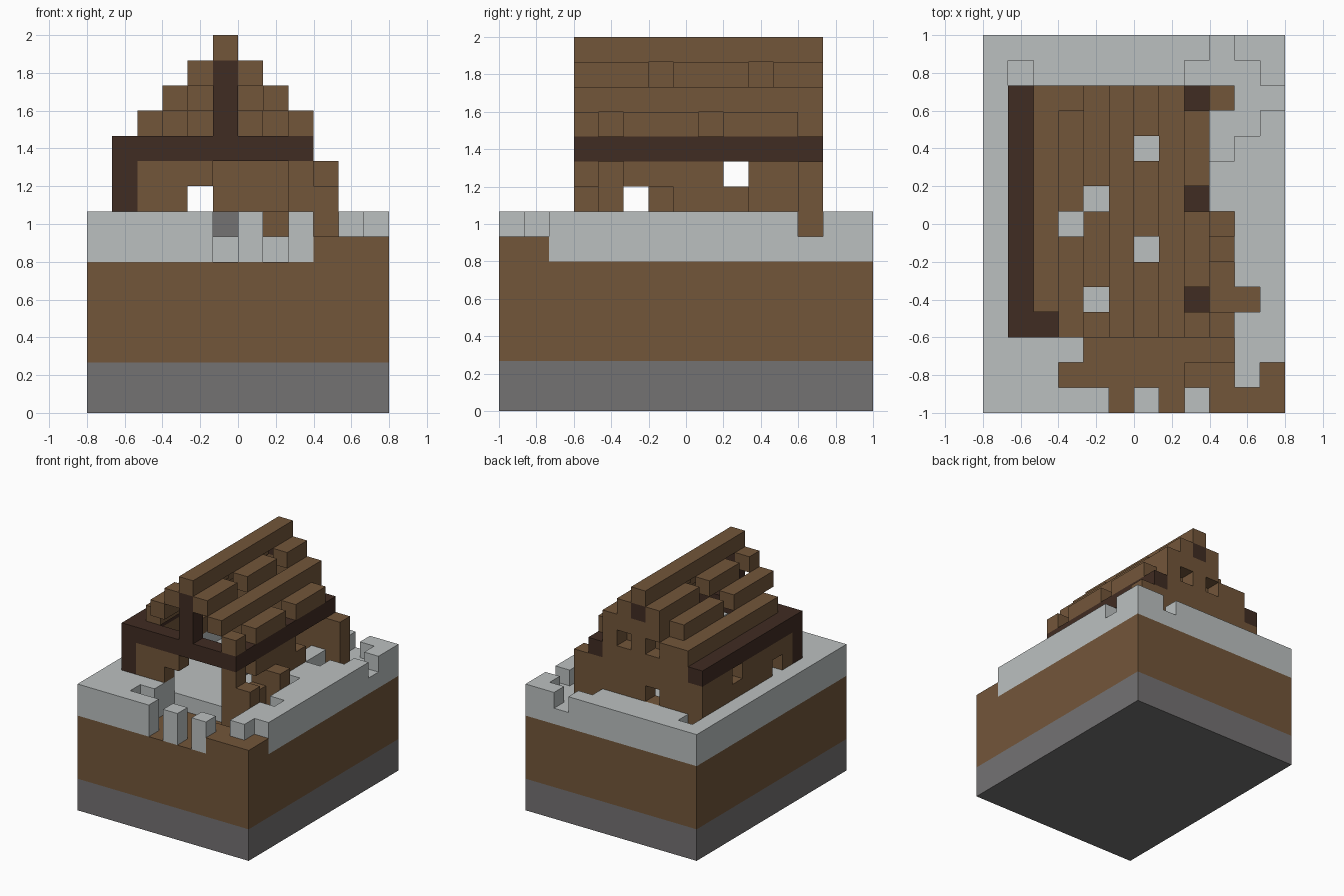
import bpy
import bmesh
from mathutils import Vector

old = bpy.data.objects.get("Cube")
if old:
    bpy.data.objects.remove(old)

U = 2 / 15                      # edge of one block
NX, NY = 12, 15                 # blocks across and deep


def material(name, rgb):
    m = bpy.data.materials.new(name)
    m.use_nodes = True
    m.diffuse_color = (*rgb, 1)
    m.node_tree.nodes["Principled BSDF"].inputs["Base Color"].default_value = (*rgb, 1)
    return m


wood = material("brown", (0.171, 0.093, 0.042))
dark = material("dark_brown", (0.051, 0.025, 0.016))
snow = material("pale_grey", (0.50, 0.53, 0.53))
stone = material("stone_grey", (0.174, 0.168, 0.171))
MATS = {"ground_stone": stone, "ground_soil": wood, "snow_layer": snow,
        "house_walls": wood, "timber_frame": dark, "roof_planks": wood,
        "hearth": stone}
grid = {}


def fill(part, i, j, k):
    """Fill an inclusive range of blocks; each axis is a number or a pair."""
    ranges = [range(a, a + 1) if isinstance(a, int) else range(a[0], a[1] + 1)
              for a in (i, j, k)]
    for x in ranges[0]:
        for y in ranges[1]:
            for z in ranges[2]:
                if part:
                    grid[x, y, z] = part
                else:
                    grid.pop((x, y, z), None)


# Layered ground
fill("ground_stone", (0, NX - 1), (0, NY - 1), (0, 1))
fill("ground_soil", (0, NX - 1), (0, NY - 1), (2, 5))
fill("snow_layer", (0, NX - 1), (0, NY - 1), (6, 7))

# Sunken yard in front, with two pillars left standing
for i, j in ((5, 0), (7, 0), ((3, 9), 1), ((4, 9), 2), ((4, 7), 3),
             (9, (3, 7)), (10, 4)):
    fill(None, i, j, (6, 7))
fill(None, (2, 7), (4, 11), 7)

# Raised soil corner
fill(None, (9, 11), 0, (6, 7))
fill(None, 11, 1, (6, 7))
fill("ground_soil", (9, 11), 0, 6)
fill("ground_soil", 11, 1, 6)
fill("ground_soil", (8, 9), 1, 6)

# Shallow broken steps in the snow
for i, j in ((9, 14), ((8, 10), 13), ((9, 11), 12), ((9, 10), 11), (9, 10), (1, 13)):
    fill(None, i, j, 7)

# Left wall, front wall remnant and back wall
fill("house_walls", 1, (4, 12), (8, 9))
fill("house_walls", (2, 4), 3, (8, 9))
fill("house_walls", (1, 9), 12, (7, 9))
fill("house_walls", (2, 7), 12, 10)
for i, j, k in ((4, 3, 8), (4, 12, 8), (1, 5, 8), (1, 9, 9)):
    fill(None, i, j, k)

# Ruined right wall with fallen blocks
fill("house_walls", 8, (3, 9), (6, 9))
fill("house_walls", 9, 3, (6, 8))
fill("house_walls", 9, 6, (6, 8))
for j, k in ((4, (8, 9)), (5, 8), (9, 9)):
    fill(None, 8, j, k)
fill("house_walls", 7, 8, 7)
fill("hearth", 5, 8, 7)

# Back gable with two recessed blocks
fill("house_walls", (3, 7), 12, 11)
fill("house_walls", (4, 6), 12, 12)
for i in (4, 6):
    fill(None, i, 12, 11)
    fill("house_walls", i, 11, 11)

# Timber frame: eaves, front beam and posts
for i in (1, 8):
    fill("timber_frame", i, (3, 12), 10)
fill("timber_frame", (1, 8), 3, 10)
fill("timber_frame", 1, 3, (8, 9))
fill("timber_frame", 5, 3, (11, 13))
fill("timber_frame", 5, 12, 13)

# Stepped roof rows with missing planks
gaps = {2: (3,), 3: (7, 12), 4: (4, 8), 6: (6, 10), 8: (4, 8, 12)}
for i in range(2, 9):
    k = 14 - abs(i - 5)
    for j in range(3, 13):
        if j not in gaps.get(i, ()):
            fill("roof_planks", i, j, k)

# Exposed block faces become one mesh per part
DIRS = [Vector(d) for d in ((1, 0, 0), (-1, 0, 0), (0, 1, 0),
                            (0, -1, 0), (0, 0, 1), (0, 0, -1))]
origin = Vector((-NX / 2, -NY / 2, 0))
for part, mat in MATS.items():
    bm = bmesh.new()
    for cell in [c for c, p in grid.items() if p == part]:
        centre = Vector(cell) + Vector((0.5, 0.5, 0.5)) + origin
        for d in DIRS:
            if tuple(int(a + b) for a, b in zip(cell, d)) in grid:
                continue
            s = Vector((d.y, d.z, d.x))
            t = d.cross(s)
            bm.faces.new([bm.verts.new((centre + (d + s * a + t * b) / 2) * U)
                          for a, b in ((-1, -1), (1, -1), (1, 1), (-1, 1))])
    bmesh.ops.remove_doubles(bm, verts=bm.verts, dist=U / 100)
    bmesh.ops.dissolve_limit(bm, angle_limit=0.01, verts=bm.verts, edges=bm.edges)
    mesh = bpy.data.meshes.new(part)
    bm.to_mesh(mesh)
    bm.free()
    mesh.materials.append(mat)
    bpy.context.collection.objects.link(bpy.data.objects.new(part, mesh))
